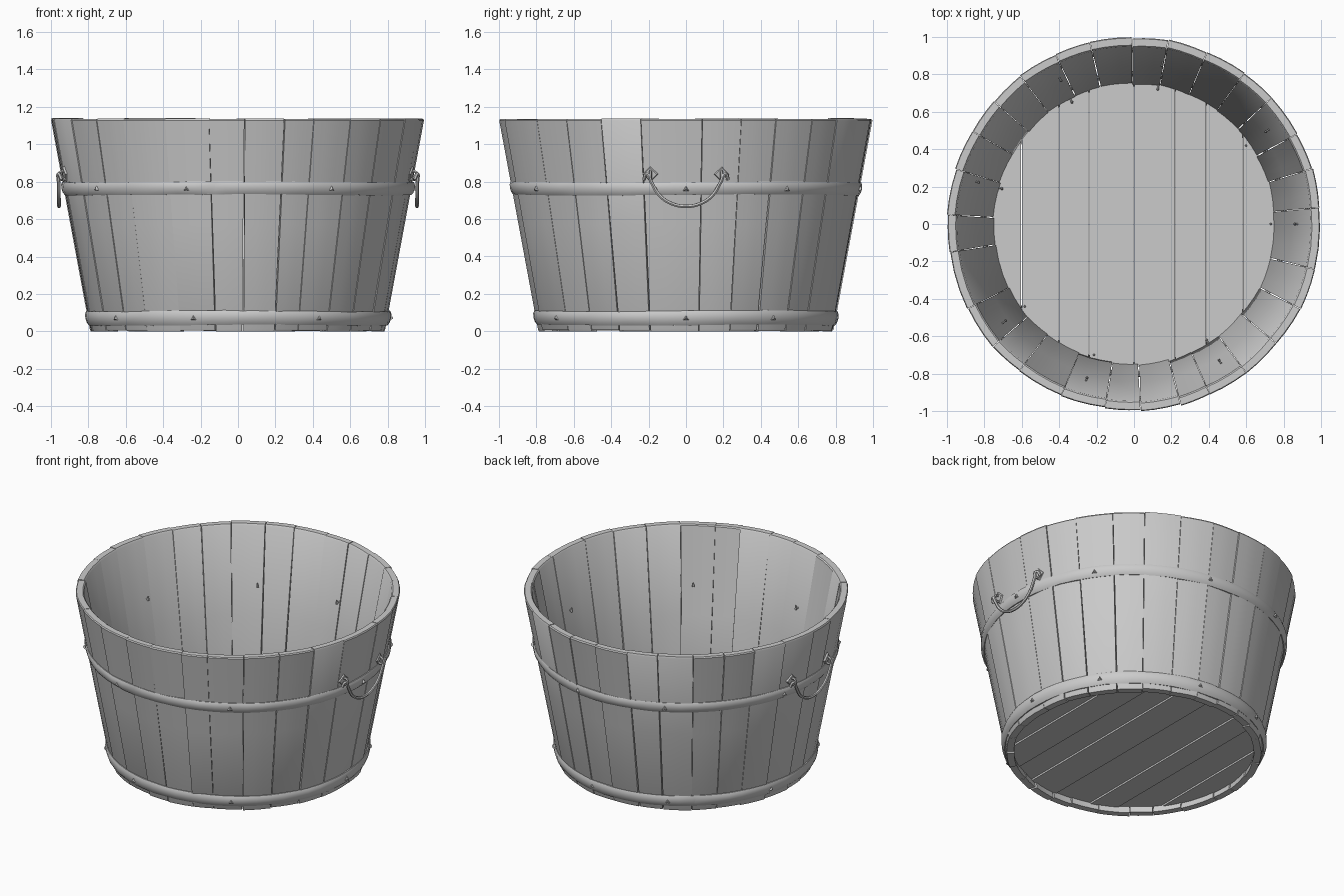
import bpy, bmesh, math, random
from mathutils import Vector, Matrix

if "Cube" in bpy.data.objects:
    bpy.data.objects.remove(bpy.data.objects["Cube"])

random.seed(7)
H, R0, R1, WALL = 1.137, 0.787, 0.998, 0.05


def wall_r(z):
    return R0 + (R1 - R0) * z / H


def polar(r, deg, z):
    a = math.radians(deg)
    return Vector((r * math.cos(a), r * math.sin(a), z))


def finish(name, bm, smooth=True):
    bmesh.ops.recalc_face_normals(bm, faces=bm.faces)
    me = bpy.data.meshes.new(name)
    bm.to_mesh(me)
    bm.free()
    ob = bpy.data.objects.new(name, me)
    bpy.context.collection.objects.link(ob)
    if smooth:
        bpy.ops.object.select_all(action='DESELECT')
        ob.select_set(True)
        bpy.context.view_layer.objects.active = ob
        bpy.ops.object.shade_smooth_by_angle(angle=math.radians(35))
    return ob


def loft(bm, rings):
    # Skin closed cross-sections and cap both ends
    vs = [[bm.verts.new(p) for p in ring] for ring in rings]
    n = len(vs[0])
    for a, b in zip(vs, vs[1:]):
        for i in range(n):
            j = (i + 1) % n
            bm.faces.new((a[i], a[j], b[j], b[i]))
    bm.faces.new(vs[0][::-1])
    bm.faces.new(vs[-1])


# Staves: seam angles measured from the front, remaining ones jittered
seams = [207, 221, 232, 247, 261, 272, 284.5, 294, 307, 320, 333, 346]
a = 5.0
while a < 200:
    seams.append(a)
    a += random.uniform(11, 15)
seams.sort()
bm = bmesh.new()
for i, s in enumerate(seams):
    e = seams[i + 1] if i + 1 < len(seams) else seams[0] + 360
    g0, g1 = random.uniform(0.03, 0.22), random.uniform(0.03, 0.12)
    if i % 6 == 2:
        g0 = 0.4
    dr, dh = random.uniform(-0.003, 0.003), random.uniform(-0.004, 0.002)
    twist = random.uniform(-0.008, 0.008)
    rings = []
    for z, inset in ((random.uniform(0, 0.006) * (i % 3 > 0), 0.003), (0.012, 0), (H * 0.5, 0),
                     (H - 0.01, 0), (H + dh, 0.006)):
        t = z / H
        g = g0 * (1 - t) + g1 * t
        arc = [(s + g + (e - s - 2 * g) * k / 3, k / 3 - 0.5) for k in range(4)]
        r = wall_r(z) + dr
        outer = [polar(r - inset + twist * k, d, z) for d, k in arc]
        inner = [polar(r - WALL + inset + twist * k, d, z) for d, k in reversed(arc)]
        rings.append(outer + inner)
    loft(bm, rings)
finish("staves", bm)

# Floor planks running front to back, trimmed to the round
bm = bmesh.new()
RF = 0.76
cuts = [-0.758, -0.60, -0.40, -0.24, 0.0, 0.22, 0.385, 0.58, 0.758]
for i, (x0, x1) in enumerate(zip(cuts, cuts[1:])):
    x0, x1 = x0 + 0.002, x1 - 0.002
    xs = [x0 + (x1 - x0) * k / 5 for k in range(6)]
    ys = [math.sqrt(max(RF * RF - x * x, 1e-4)) for x in xs]
    outline = [(x, -y) for x, y in zip(xs, ys)] + [(x, y) for x, y in zip(xs[::-1], ys[::-1])]
    dz = 0.004 if i % 2 else -0.004
    loft(bm, [[(x, y, z + dz) for x, y in outline] for z in (0.042, 0.072)])
finish("floor_planks", bm)


# Hoops: bulging bands with overlapping, tapered ends
def hoop(name, z_mid, half, start, thick):
    bm = bmesh.new()
    rings = []
    n, total = 62, 374
    for i in range(n + 1):
        d = start + total * i / n
        edge = min(i, n - i)
        bulge = thick + random.uniform(-0.002, 0.003)
        if edge < 3:
            bulge *= (0.25, 0.6, 0.85)[edge]
        if i > n - 4:
            bulge += 0.003
        zc = z_mid + 0.003 * math.sin(math.radians(3 * d))
        h = half + random.uniform(-0.002, 0.002)
        ring = []
        for f, b in ((-1, -0.3), (-1, 0.25), (-0.6, 0.8), (0, 1), (0.6, 0.8), (1, 0.25), (1, -0.3)):
            z = zc + f * h
            ring.append(polar(wall_r(z) + b * bulge, d, z))
        rings.append(ring)
    loft(bm, rings)
    finish(name, bm)


hoop("upper_hoop", 0.763, 0.034, 254, 0.014)
hoop("lower_hoop", 0.071, 0.038, 120, 0.016)

# Nails driven through the hoops, with small tips showing inside
bm = bmesh.new()
for z in (0.76, 0.07):
    for d in (0, 35, 80, 117, 165, 217, 253, 302):
        r = wall_r(z)
        rot = Matrix.Rotation(math.radians(d), 4, 'Z') @ Matrix.Rotation(math.radians(90), 4, 'Y')
        bmesh.ops.create_cone(bm, cap_ends=True, segments=6, radius1=0.004, radius2=0.008, depth=0.09,
                              matrix=Matrix.Translation(polar(r - 0.025, d, z)) @ rot)
        bmesh.ops.create_cone(bm, cap_ends=True, segments=3, radius1=0.018, radius2=0.006, depth=0.012,
                              matrix=Matrix.Translation(polar(r + 0.02, d, z)) @ rot
                              @ Matrix.Rotation(math.pi / 2, 4, 'Z'))
        bmesh.ops.create_cone(bm, cap_ends=True, segments=5, radius1=0.009, radius2=0.004, depth=0.026,
                              matrix=Matrix.Translation(polar(r - 0.07, d, z + 0.006)))
finish("nails", bm, smooth=False)


def tube(name, pts, radius, closed=False):
    cu = bpy.data.curves.new(name, 'CURVE')
    cu.dimensions = '3D'
    cu.bevel_depth = radius
    cu.bevel_resolution = 1
    cu.use_fill_caps = True
    sp = cu.splines.new('BEZIER')
    sp.bezier_points.add(len(pts) - 1)
    sp.resolution_u = 5
    sp.use_cyclic_u = closed
    for b, p in zip(sp.bezier_points, pts):
        b.co = p
        b.handle_left_type = b.handle_right_type = 'AUTO'
    ob = bpy.data.objects.new(name, cu)
    bpy.context.collection.objects.link(ob)
    bpy.ops.object.select_all(action='DESELECT')
    ob.select_set(True)
    bpy.context.view_layer.objects.active = ob
    bpy.ops.object.convert(target='MESH')
    bpy.ops.object.shade_smooth_by_angle(angle=math.radians(40))


# Drop handles with diamond plates and eyes on both sides
for side, sx in (("right", 1), ("left", -1)):
    path = [(0.94, -0.225, 0.81), (0.957, -0.21, 0.84), (0.957, -0.187, 0.80), (0.956, -0.14, 0.725),
            (0.955, -0.075, 0.682), (0.955, 0, 0.668)]
    path += [(x, -y, z) for x, y, z in path[-2::-1]]
    tube(side + "_handle", [(x * sx, y, z) for x, y, z in path], 0.010)
    for end, sy in (("front", -1), ("back", 1)):
        eye = [(0.937 + 0.022 * math.cos(t * math.pi / 3), 0.19 * sy,
                0.832 + 0.022 * math.sin(t * math.pi / 3)) for t in range(6)]
        tube(f"{side}_{end}_eye", [(x * sx, y, z) for x, y, z in eye], 0.008, closed=True)
        bm = bmesh.new()
        d = math.degrees(math.atan2(0.19 * sy, 0.92))
        if sx < 0:
            d = 180 - d
        m = (Matrix.Translation(polar(wall_r(0.84), d, 0.84))
             @ Matrix.Rotation(math.radians(d), 4, 'Z') @ Matrix.Rotation(math.radians(100), 4, 'Y'))
        bmesh.ops.create_cone(bm, cap_ends=True, segments=4, radius1=0.044, radius2=0.036, depth=0.012, matrix=m)
        finish(f"{side}_{end}_plate", bm, smooth=False)
